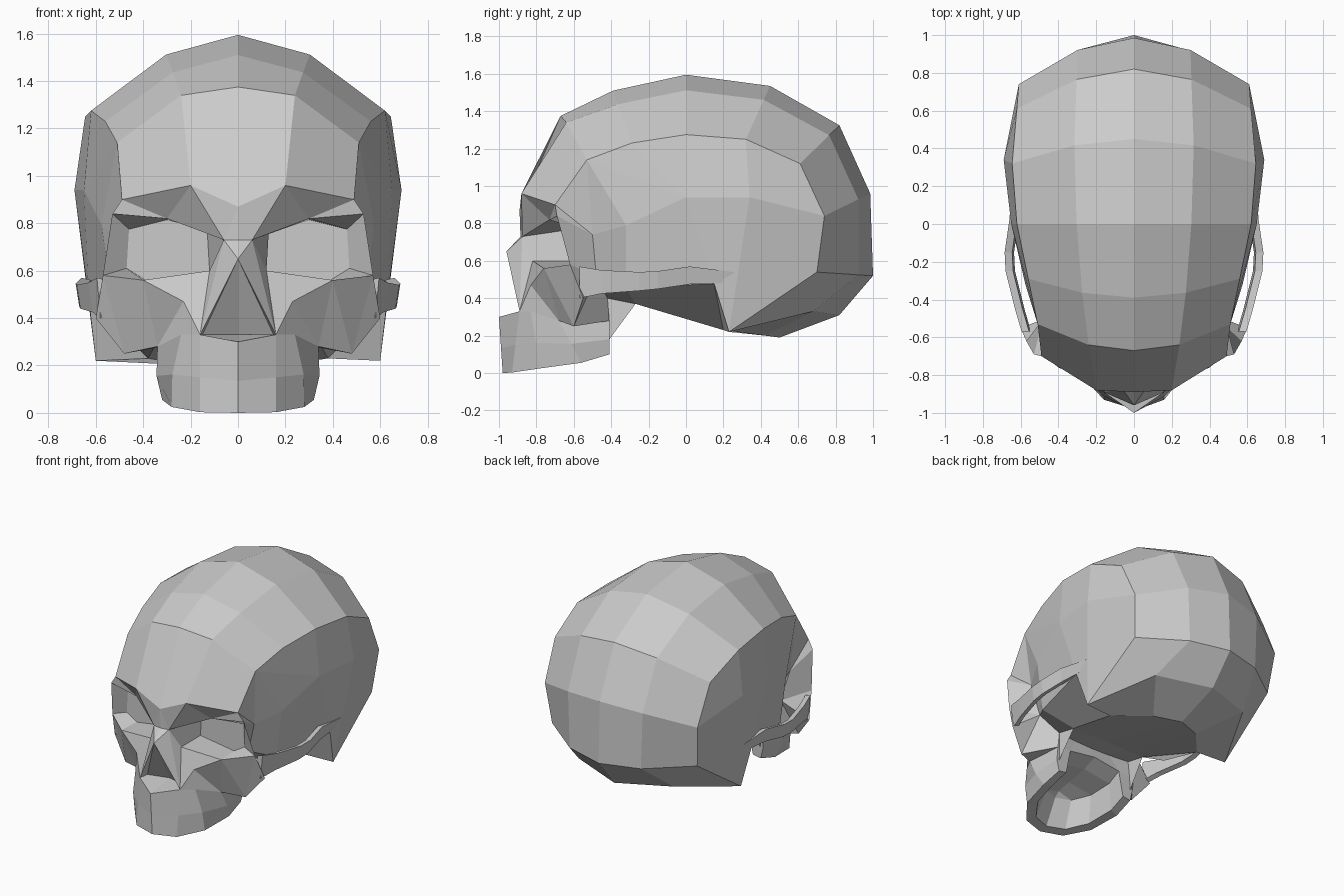
import bpy, bmesh
from mathutils import Vector

old_cube = bpy.data.objects.get("Cube")
if old_cube:
    bpy.data.objects.remove(old_cube, do_unlink=True)

bone = bpy.data.materials.new("bone_grey")
bone.use_nodes = True
bone_colour = (0.6, 0.6, 0.6, 1)
bone.diffuse_color = bone_colour
bone.node_tree.nodes["Principled BSDF"].inputs["Base Color"].default_value = bone_colour


def build(name, polygons):
    """Make one flat-shaded object from left-hand polygons and their mirror images."""
    bm = bmesh.new()
    for side in (1, -1):
        for polygon in polygons:
            corners = [bm.verts.new((p[0] * side, p[1], p[2])) for p in polygon]
            bm.faces.new(corners if side > 0 else corners[::-1])
    bmesh.ops.remove_doubles(bm, verts=bm.verts, dist=0.002)
    bmesh.ops.recalc_face_normals(bm, faces=bm.faces)
    mesh = bpy.data.meshes.new(name)
    bm.to_mesh(mesh)
    bm.free()
    mesh.materials.append(bone)
    bpy.context.collection.objects.link(bpy.data.objects.new(name, mesh))


def loft(rows, closed=False):
    """Quads between neighbouring rows of points."""
    quads = []
    for row, following in zip(rows, rows[1:]):
        count = len(row)
        for i in range(count if closed else count - 1):
            j = (i + 1) % count
            quads.append((row[i], row[j], following[j], following[i]))
    return quads


# Vault: centre line (y, z) paired with the side edge (x, y, z), brow to skull base
vault = [
    ((-.89, .87), (.49, -.7, .9)),
    ((-.67, 1.375), (.51, -.53, 1.14)),
    ((-.39, 1.51), (.56, -.29, 1.23)),
    ((0, 1.595), (.62, 0, 1.275)),
    ((.45, 1.535), (.645, .32, 1.25)),
    ((.82, 1.325), (.62, .61, 1.12)),
    ((.985, .96), (.61, .74, .84)),
    ((1, .52), (.58, .7, .54)),
    ((.82, .31), (.6, .23, .22)),
    ((.5, .19), (.38, .2, .23)),
    ((-.28, .38), (.3, -.27, .37)),
    ((-.44, .4), (.3, -.42, .4)),
]
rows = []
for (y, z), edge in vault:
    centre, edge = Vector((0, y, z)), Vector(edge)
    middle = centre.lerp(edge, .26)
    middle.x = edge.x * .49
    rows.append([centre, middle, edge])
# Brow, forehead and nape depart from the even curve
rows[0][1] = Vector((.2, -.88, .96))
rows[1][1] = Vector((.24, -.64, 1.34))
rows[8][1] = Vector((.38, .68, .33))
glabella, brow_peak, brow_end = rows[0]
edges = [row[2] for row in rows]

# Named landmarks of the side wall and the face, left side
marks = {
    "glabella": glabella, "brow_peak": brow_peak, "brow_end": brow_end,
    "mastoid": edges[8], "base_rear": edges[9], "base_front": edges[10], "palate_root": edges[11],
    "side_front": (.65, 0, .94),
    "side_rear": (.69, .34, .94),
    "temple": (.575, -.32, .79),
    "temple_low": (.53, -.32, .45),
    "ear_ledge": (.63, .15, .48),
    "socket_side": (.48, -.5, .74),
    "socket_low": (.42, -.48, .52),
    "brow_low": (.3, -.73, .82),
    "post_top": (.53, -.69, .84),
    "post_low": (.57, -.62, .58),
    "bridge_centre": (0, -.885, .73),
    "bridge": (.06, -.875, .73),
    "nose_tip": (0, -.96, .65),
    "nose_edge": (.16, -.89, .33),
    "rim_inner": (.12, -.82, .6),
    "rim_outer": (.4, -.76, .56),
    "cheek_inner": (.23, -.83, .47),
    "cheek_low": (.48, -.6, .25),
    "cheek_outer": (.6, -.55, .4),
    "jaw_front": (.24, -.83, .33),
    "jaw_side": (.34, -.68, .28),
    "jaw_rear": (.32, -.41, .28),
    "wing_low": (.31, -.41, .18),
    "spine": (0, -1, .3),
    "nose_back_low": (.15, -.82, .33),
    "nose_back_floor": (0, -.78, .33),
}
for letter, edge in zip("abcdefg", edges[1:8]):
    marks["edge_" + letter] = edge


def points(names):
    """Look up landmarks by name."""
    return [Vector(marks[name]) for name in names.split()]


# Cranium: lofted vault closed by the side walls
side_walls = [
    "edge_c edge_d side_rear side_front",
    "edge_d edge_e edge_f side_rear",
    "edge_f edge_g mastoid side_rear",
    "edge_b edge_c side_front",
    "edge_a edge_b side_front",
    "edge_a side_front temple",
    "brow_end edge_a socket_side",
    "edge_a temple socket_side",
    "side_front side_rear mastoid ear_ledge",
    "temple side_front ear_ledge temple_low",
    "socket_side temple temple_low socket_low",
    "ear_ledge mastoid base_rear",
    "ear_ledge base_rear base_front temple_low",
    "temple_low base_front palate_root socket_low",
    "base_front wing_low palate_root",
]
build("cranium", loft(rows) + [points(names) for names in side_walls])

# Eye sockets: rim landmarks joined to a flat recessed back
rim = points("bridge brow_low post_top post_low rim_outer rim_inner")
back_outline = [(.13, .77), (.3, .815), (.46, .775), (.47, .61), (.39, .56), (.12, .6)]
socket_back = [(x, -.6, z) for x, z in back_outline]
sockets = loft([rim, socket_back], closed=True) + [socket_back]

# Face: brow, nose and cheek facets
facets = [
    "glabella brow_peak bridge",
    "glabella bridge bridge_centre",
    "brow_peak brow_low bridge",
    "brow_peak brow_end brow_low",
    "brow_end post_top brow_low",
    "brow_end socket_side post_top",
    "post_top socket_side socket_low post_low",
    "bridge_centre bridge nose_tip",
    "bridge nose_edge nose_tip",
    "bridge rim_inner nose_edge",
    "rim_inner cheek_inner nose_edge",
    "rim_inner rim_outer cheek_inner",
    "rim_outer jaw_side cheek_inner",
    "rim_outer cheek_low jaw_side",
    "cheek_inner jaw_side jaw_front nose_edge",
    "rim_outer post_low cheek_low",
    "post_low cheek_outer cheek_low",
    "jaw_side cheek_low jaw_rear",
    "cheek_low cheek_outer socket_low",
    "cheek_outer post_low socket_low",
    "cheek_low socket_low palate_root jaw_rear",
    "nose_tip nose_edge nose_back_low",
    "nose_tip nose_back_low nose_back_floor",
    "nose_edge spine nose_back_floor nose_back_low",
]
build("face", sockets + [points(names) for names in facets])

# Upper jaw: U-shaped wall, thick lower rim and hollow palate
jaw_top = points("spine nose_edge jaw_front jaw_side jaw_rear")
jaw_foot = [Vector(p) for p in
            [(0, -.98, 0), (.16, -.93, .003), (.28, -.78, .025), (.32, -.56, .055), (.31, -.41, .1)]]
jaw_waist = [a.lerp(b, .55) for a, b in zip(jaw_top, jaw_foot)]
for point in jaw_waist[2:]:
    point.x += .015
jaw_inner = [Vector((p.x * .8, -.41 + (p.y + .41) * .88, p.z + .01)) for p in jaw_foot]
palate = [Vector((p.x * .68, -.41 + (p.y + .41) * .72, p.z + .19)) for p in jaw_foot]
palate_ridge = [Vector((0, p.y, p.z + .03)) for p in palate]
layers = [jaw_top, jaw_waist, jaw_foot, jaw_inner, palate]
jaw_end = [layer[-1] for layer in layers]
throat = [palate_ridge[-1], palate[-1], jaw_top[-1]]
jaw_faces = loft(layers) + loft([palate[1:], palate_ridge[1:]]) + loft([rows[-1], throat])
jaw_faces += [(palate[0], palate[1], palate_ridge[1]), jaw_end]
build("upper_jaw", jaw_faces)

# Cheek arches: thin bars (x, y, bottom, top) from cheek to ear
arch = []
for x, y, low, high in [(.595, -.57, .4, .57), (.63, -.45, .425, .55), (.68, -.25, .44, .54),
                        (.685, -.15, .45, .545), (.66, .02, .475, .57), (.64, .26, .48, .54)]:
    arch.append([(x, y, high), (x - .015, y, low), (x - .05, y, low + .01), (x - .04, y, high - .01)])
build("cheek_arches", loft(arch, closed=True) + [arch[0], arch[-1]])
